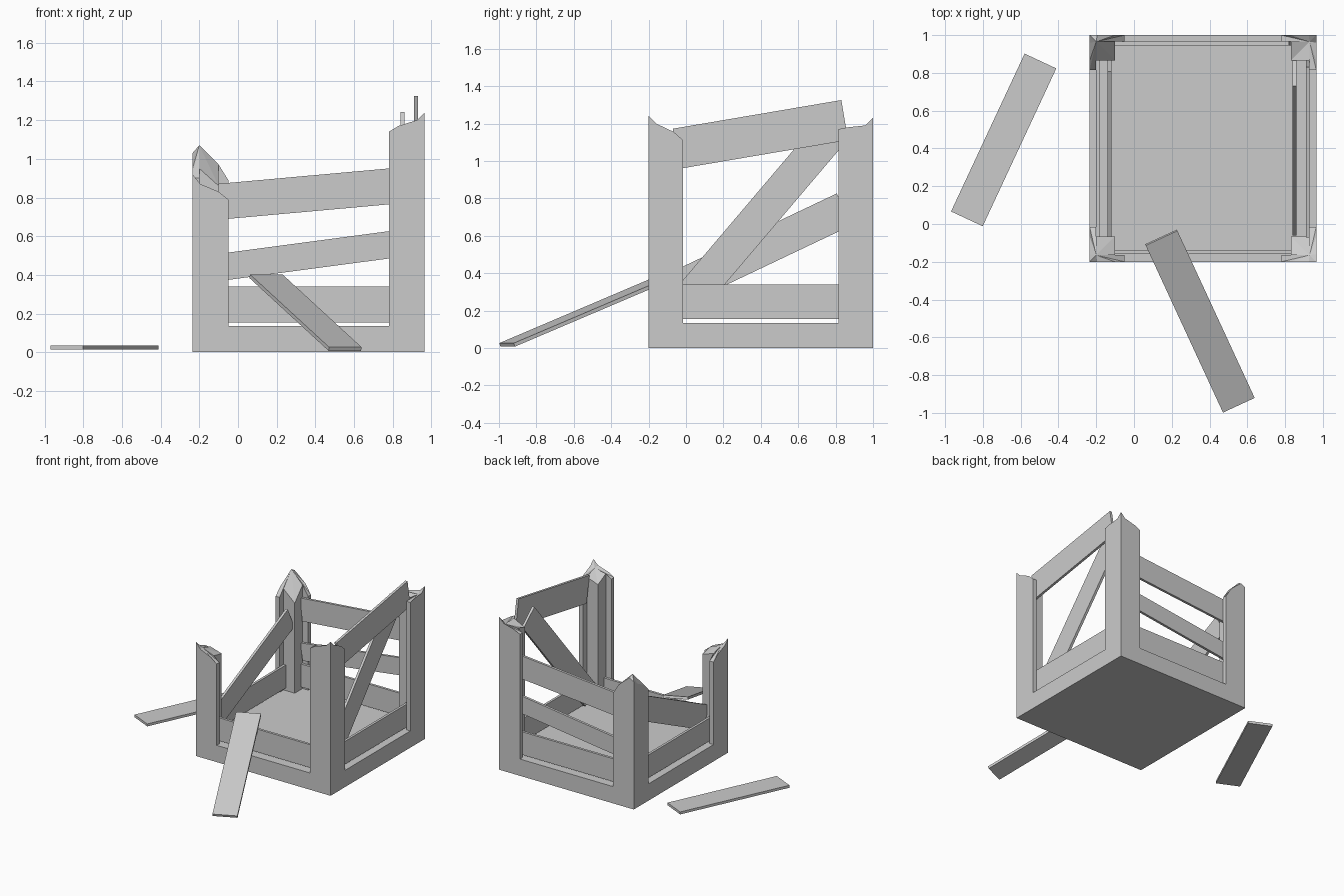
import bpy, bmesh
from math import sin, cos, radians
from mathutils import Vector, Matrix

if "Cube" in bpy.data.objects:
    bpy.data.objects.remove(bpy.data.objects["Cube"])

X0, X1, Y0, Y1 = -0.235, 0.965, -0.2, 1.0   # crate footprint
BASE = 0.135
CX, CY = (X0 + X1) / 2, (Y0 + Y1) / 2


def add(name, bm):
    bmesh.ops.recalc_face_normals(bm, faces=bm.faces)
    me = bpy.data.meshes.new(name)
    bm.to_mesh(me)
    bm.free()
    ob = bpy.data.objects.new(name, me)
    bpy.context.collection.objects.link(ob)
    return ob


def board(name, centre, along, across, length, width, thick=0.02):
    """Box whose length and width follow two given directions."""
    a = Vector(along).normalized()
    b = Vector(across)
    b = (b - a * b.dot(a)).normalized()
    c = a.cross(b)
    m = Matrix((a * length, b * width, c * thick)).transposed().to_4x4()
    m.translation = centre
    bm = bmesh.new()
    bmesh.ops.create_cube(bm, size=1, matrix=m)
    return add(name, bm)


# floor and base frame
board("base", (CX, CY, BASE / 2), (1, 0, 0), (0, 1, 0), 1.2, 1.2, BASE)

# splintered corner posts: square core with a thin flange along each side
W, C, T = 0.185, 0.135, 0.035


def post(name, x, y, sx, sy, corner, u_mid, u_end, inner, v_mid, v_end, peak):
    prof = [(0, 0, corner), (0.04, 0, u_mid), (C, 0, (u_mid + u_end) / 2),
            (W, 0, u_end), (W, T, u_end), (C, T, (u_mid + u_end) / 2),
            (C, C, inner), (T, C, (v_mid + v_end) / 2), (T, W, v_end),
            (0, W, v_end), (0, C, (v_mid + v_end) / 2), (0, 0.04, v_mid)]
    bm = bmesh.new()
    low = [bm.verts.new((x + sx * u, y + sy * v, BASE)) for u, v, h in prof]
    top = [bm.verts.new((x + sx * u, y + sy * v, h)) for u, v, h in prof]
    tip = bm.verts.new((x + sx * T, y + sy * T, peak))
    bm.faces.new(low)
    for i in range(len(prof)):
        j = (i + 1) % len(prof)
        bm.faces.new((low[i], low[j], top[j], top[i]))
        bm.faces.new((top[i], top[j], tip))
    return add(name, bm)


post("post_front_left", X0, Y0, 1, 1, 0.92, 0.87, 0.79, 0.81, 0.88, 0.80, 0.87)
post("post_front_right", X1, Y0, -1, 1, 1.24, 1.20, 1.14, 1.12, 1.20, 1.11, 1.19)
post("post_back_left", X0, Y1, 1, -1, 1.03, 1.05, 0.89, 0.86, 1.00, 0.90, 1.07)
post("post_back_right", X1, Y1, -1, -1, 1.23, 1.19, 1.14, 1.13, 1.19, 1.17, 1.17)

# low level slat on every side
PW = 0.185
for name, y in (("front", -0.15), ("back", 0.955)):
    board(name + "_low_slat", (CX, y, 0.2475), (1, 0, 0), (0, 0, 1), 0.93, PW)
for name, x in (("left", -0.19), ("right", 0.92)):
    board(name + "_low_slat", (x, CY, 0.2475), (0, 1, 0), (0, 0, 1), 0.93, PW)

# crooked slats still hanging in the frame
board("back_top_slat", (CX, 0.955, 0.82), (1, 0, 0.09), (0, 0, 1), 0.93, PW)
board("back_mid_slat", (CX, 0.955, 0.50), (1, 0, 0.133), (0, 0, 1), 0.93, 0.14)
board("left_mid_slat", (-0.13, 0.395, 0.527), (0, 1, 0.475), (0, 0, 1), 1.0, 0.188)
board("right_top_slat", (0.92, 0.398, 1.142), (0, 1, 0.17), (0, 0, 1), 0.914, 0.217)
board("right_diagonal_slat", (0.85, 0.405, 0.716), (0, 0.79, 0.93), (0, 0, 1), 1.22, PW)

# loose planks: one leaning on the front, one lying on the ground
board("leaning_plank", (0.349, -0.514, 0.205), (0.413, -0.893, -0.38),
      (0.893, 0.413, 0), 1.045, PW)
board("fallen_plank", (-0.69, 0.445, 0.025), (cos(radians(65)), sin(radians(65)), 0),
      (1, 0, 0), 0.922, PW)
